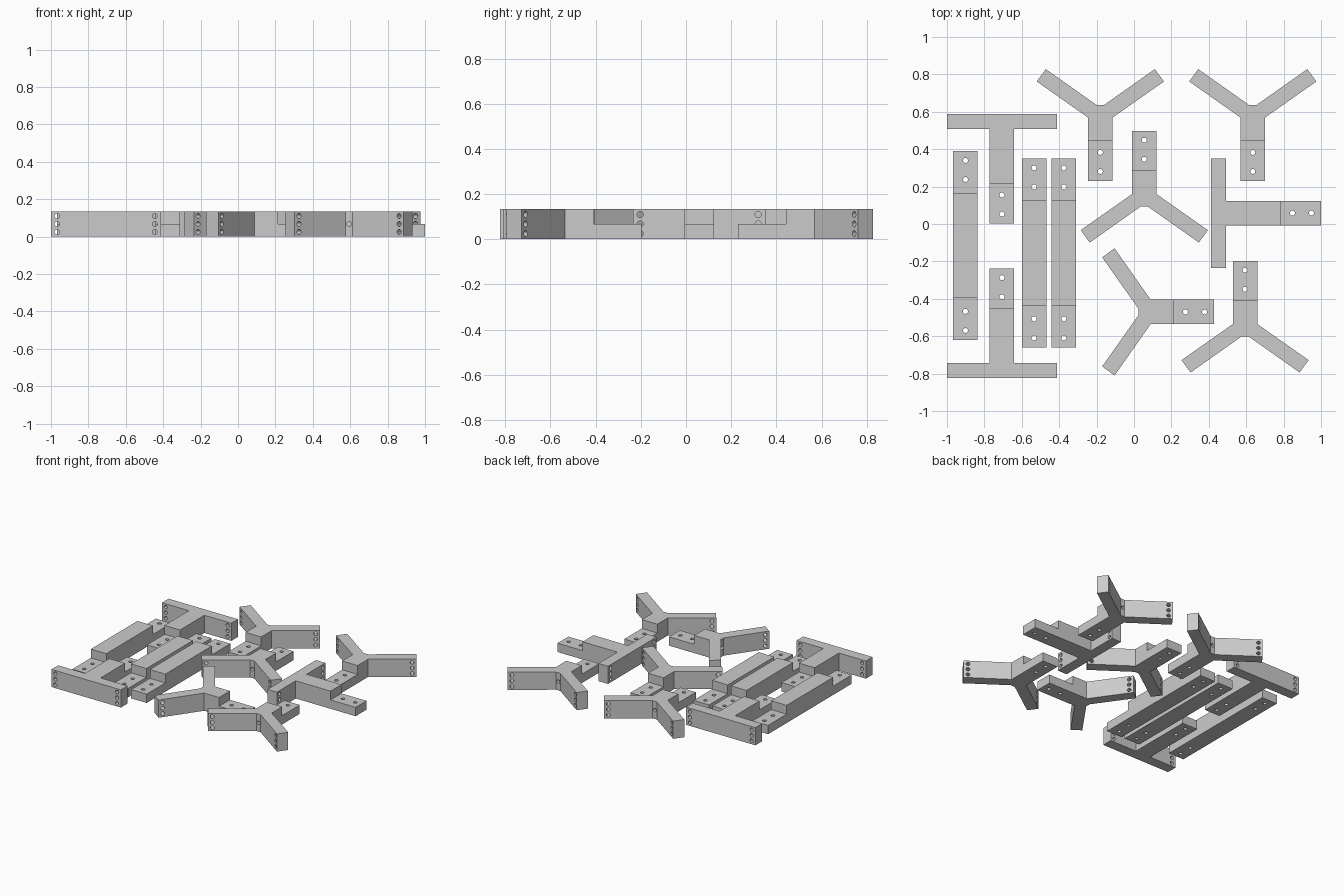
import bpy, bmesh, math
from mathutils import Vector, Matrix

if "Cube" in bpy.data.objects:
    bpy.data.objects.remove(bpy.data.objects["Cube"])

H = 0.135          # timber height
HALF = H / 2       # lap tab height
W = 0.131          # timber width
R = 0.0135         # bolt hole radius
S = W / 2

grey = bpy.data.materials.new("plain grey")
grey.diffuse_color = (0.6, 0.6, 0.6, 1)
grey.use_nodes = True
grey.node_tree.nodes["Principled BSDF"].inputs["Base Color"].default_value = grey.diffuse_color


def add_object(name, bm):
    bmesh.ops.recalc_face_normals(bm, faces=bm.faces)
    mesh = bpy.data.meshes.new(name)
    bm.to_mesh(mesh)
    bm.free()
    obj = bpy.data.objects.new(name, mesh)
    bpy.context.collection.objects.link(obj)
    return obj


def prism(name, outline):
    """Extrude a flat outline to the full timber height."""
    bm = bmesh.new()
    face = bm.faces.new([bm.verts.new((x, y, 0)) for x, y in outline])
    top = bmesh.ops.extrude_face_region(bm, geom=[face])["geom"]
    bmesh.ops.translate(bm, vec=(0, 0, H),
                        verts=[v for v in top if isinstance(v, bmesh.types.BMVert)])
    return add_object(name, bm)


def step_cutter(spans):
    """Boxes that take away the upper half over each (y0, y1) span."""
    bm = bmesh.new()
    for y0, y1 in spans:
        m = Matrix.Translation((0, (y0 + y1) / 2, HALF + 0.1)) @ \
            Matrix.Diagonal((W * 2, y1 - y0, 0.2, 1))
        bmesh.ops.create_cube(bm, size=1, matrix=m)
    return add_object("step_cutter", bm)


def hole_cutter(holes):
    """Cylinders given as (centre, axis, length)."""
    bm = bmesh.new()
    for centre, axis, length in holes:
        rot = Vector(axis).to_track_quat('Z', 'Y').to_matrix().to_4x4()
        bmesh.ops.create_cone(bm, cap_ends=True, segments=20, radius1=R, radius2=R,
                              depth=length, matrix=Matrix.Translation(centre) @ rot)
    return add_object("hole_cutter", bm)


def finish(obj, spans, holes):
    """Cut steps and holes, then bake the result into the mesh."""
    cutters = [step_cutter(spans), hole_cutter(holes)]
    for c in cutters:
        mod = obj.modifiers.new("cut", 'BOOLEAN')
        mod.operation = 'DIFFERENCE'
        mod.solver = 'EXACT'
        mod.object = c
    bpy.context.view_layer.update()
    mesh = bpy.data.meshes.new_from_object(
        obj.evaluated_get(bpy.context.evaluated_depsgraph_get()))
    mesh.name = obj.name
    mesh.materials.clear()
    mesh.materials.append(grey)
    for c in cutters + [obj]:
        bpy.data.objects.remove(c, do_unlink=True)
    return mesh


def place(name, mesh, spots):
    for i, (x, y, turn) in enumerate(spots):
        obj = bpy.data.objects.new(f"{name}_{i + 1}", mesh)
        obj.location = (x, y, 0)
        obj.rotation_euler.z = math.radians(turn)
        bpy.context.collection.objects.link(obj)


def tab_hole(y):
    return ((0, y, HALF / 2), (0, 0, 1), 0.12)


TAB = 0.212
LEVELS = (0.025, HALF, 0.11)
tab_holes = [tab_hole(0.05), tab_hole(0.152)]

# Forked brackets: stem along +y with two splayed arms
right = [(S, 0), (S, 0.338), (0.34, 0.531), (0.2915, 0.597), (0.018, 0.404)]
left = [(-x, y) for x, y in reversed(right)]
angle = math.radians(35.2)
holes = list(tab_holes)
for side in (1, -1):
    for z in LEVELS:
        holes.append(((side * 0.291, 0.547, z),
                      (-side * math.sin(angle), math.cos(angle), 0), 0.14))
holes.append(((0, 0.404, HALF), (0, 1, 0), 0.2))      # hole in the crotch
fork = finish(prism("forked_bracket", right + left), [(-0.1, TAB)], holes)
place("forked_bracket", fork, [(-0.18, 0.231, 0), (0.635, 0.231, 0),
                               (0.055, 0.498, 180), (0.427, -0.47, 90),
                               (0.594, -0.197, 180)])

# T brackets: stem along +y with a crossbar
L, B = 0.294, 0.293
right = [(S, 0), (S, 0.506), (B, 0.506), (B, 0.586)]
left = [(-x, y) for x, y in reversed(right)]
holes = tab_holes + [((side * (B - 0.032), 0.546, z), (0, 1, 0), 0.14)
                     for side in (1, -1) for z in LEVELS]
tee = finish(prism("t_bracket", right + left), [(-0.1, TAB)], holes)
place("t_bracket", tee, [(-0.706, 0.003, 0), (-0.706, -0.237, 180),
                         (0.999, 0.058, 90)])

# Long beams: lap tab at both ends
N = 1.009
beam = finish(prism("long_beam", [(-S, 0), (S, 0), (S, N), (-S, N)]),
              [(-0.1, 0.224), (N - 0.224, N + 0.1)],
              [tab_hole(y) for y in (0.05, 0.152, N - 0.152, N - 0.05)])
place("long_beam", beam, [(-0.901, -0.619, 0), (-0.534, -0.659, 0),
                          (-0.375, -0.659, 0)])
